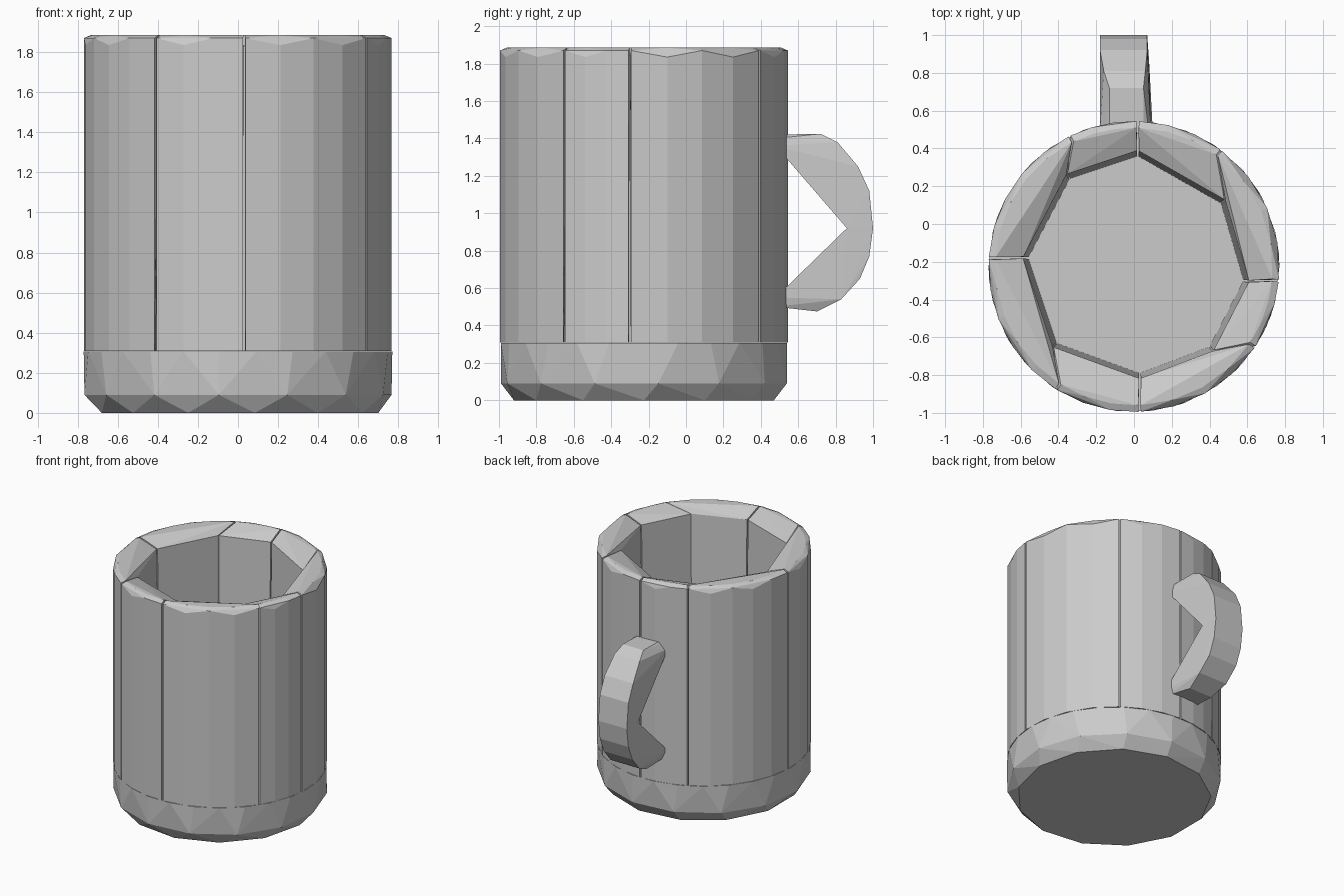
import bpy, bmesh, math
from mathutils import Vector

if "Cube" in bpy.data.objects:
    bpy.data.objects.remove(bpy.data.objects["Cube"])

CENTRE_Y = -0.225
RADIUS = 0.77
FLOOR, TOP = 0.31, 1.885

grey = bpy.data.materials.new("plain grey")
grey.use_nodes = True
grey.diffuse_color = (0.6, 0.6, 0.6, 1)
grey.node_tree.nodes["Principled BSDF"].inputs["Base Color"].default_value = (0.6, 0.6, 0.6, 1)


def hull(name, points):
    """Faceted convex solid around the points."""
    bm = bmesh.new()
    for p in points:
        bm.verts.new(p)
    out = bmesh.ops.convex_hull(bm, input=bm.verts)
    loose = [g for g in out["geom_interior"] + out["geom_unused"]
             if isinstance(g, bmesh.types.BMVert)]
    bmesh.ops.delete(bm, geom=loose, context="VERTS")
    bmesh.ops.dissolve_limit(bm, angle_limit=0.01, verts=bm.verts, edges=bm.edges)
    bmesh.ops.recalc_face_normals(bm, faces=bm.faces)
    mesh = bpy.data.meshes.new(name)
    bm.to_mesh(mesh)
    bm.free()
    mesh.materials.append(grey)
    obj = bpy.data.objects.new(name, mesh)
    bpy.context.collection.objects.link(obj)
    return obj


def polar(angle, radius, z):
    return Vector((radius * math.cos(angle), CENTRE_Y + radius * math.sin(angle), z))


def ring(count, radius, z, turn=0.0):
    return [polar(math.tau * i / count + turn, radius, z) for i in range(count)]


# Base with a chamfered foot
hull("mug_base", ring(26, RADIUS, FLOOR - 0.003) + ring(14, RADIUS, 0.09, 0.1)
     + ring(13, 0.7, 0))

# Eight wall staves: inner corner and outer corner of each seam
seams = [
    ((0.02, 0.36), (0.02, 0.55)), ((-0.34, 0.24), (-0.34, 0.465)),
    ((-0.56, -0.18), (-0.765, -0.18)), ((-0.41, -0.63), (-0.41, -0.875)),
    ((0.03, -0.79), (0.03, -0.99)), ((0.40, -0.65), (0.64, -0.65)),
    ((0.58, -0.30), (0.765, -0.30)), ((0.46, 0.11), (0.46, 0.39)),
]


def seam_angle(seam):
    x, y = seam[1]
    return math.atan2(y - CENTRE_Y, x)


for i, seam in enumerate(seams):
    after = seams[(i + 1) % len(seams)]
    start = seam_angle(seam) + 0.008
    span = (seam_angle(after) - seam_angle(seam)) % math.tau - 0.016
    steps = max(3, round(span / 0.23))
    points = []
    for k in range(steps + 1):
        angle = start + span * k / steps
        # the rim chamfer dips on alternate facets
        dip = 0.05 if k % 2 and k < steps else 0.015
        points += [polar(angle, RADIUS, FLOOR), polar(angle, RADIUS, TOP - dip),
                   polar(angle, RADIUS - 0.035, TOP)]
    along = (Vector(after[0]) - Vector(seam[0])).normalized() * 0.005
    for corner in (Vector(seam[0]) + along, Vector(after[0]) - along):
        points.append(Vector((corner.x, corner.y, FLOOR)))
        # inner face leans outward towards the rim
        points.append(Vector((corner.x * 1.05, CENTRE_Y + (corner.y - CENTRE_Y) * 1.05, 1.83)))
    hull(f"wall_stave_{i + 1}", points)

# Handle: two wedge-shaped halves; each row is y, z, left-most x, right-most x
upper = [(0.48, 1.42, -0.13, 0.05), (0.72, 1.425, -0.13, 0.05), (0.81, 1.38, -0.16, 0.06),
         (0.92, 1.25, -0.18, 0.07), (0.98, 1.12, -0.18, 0.07), (1.0, 0.92, -0.18, 0.07),
         (0.86, 0.92, -0.18, 0.08), (0.48, 1.36, -0.18, 0.09), (0.48, 1.40, -0.15, 0.08)]
lower = [(0.48, 0.50, -0.16, 0.09), (0.70, 0.475, -0.14, 0.06), (0.83, 0.54, -0.17, 0.08),
         (0.93, 0.65, -0.18, 0.07), (0.98, 0.77, -0.18, 0.07), (1.0, 0.92, -0.18, 0.07),
         (0.86, 0.92, -0.18, 0.08), (0.48, 0.55, -0.18, 0.10)]
for name, rows in (("handle_upper", upper), ("handle_lower", lower)):
    hull(name, [Vector((x, y, z)) for y, z, left, right in rows for x in (left, right)])
